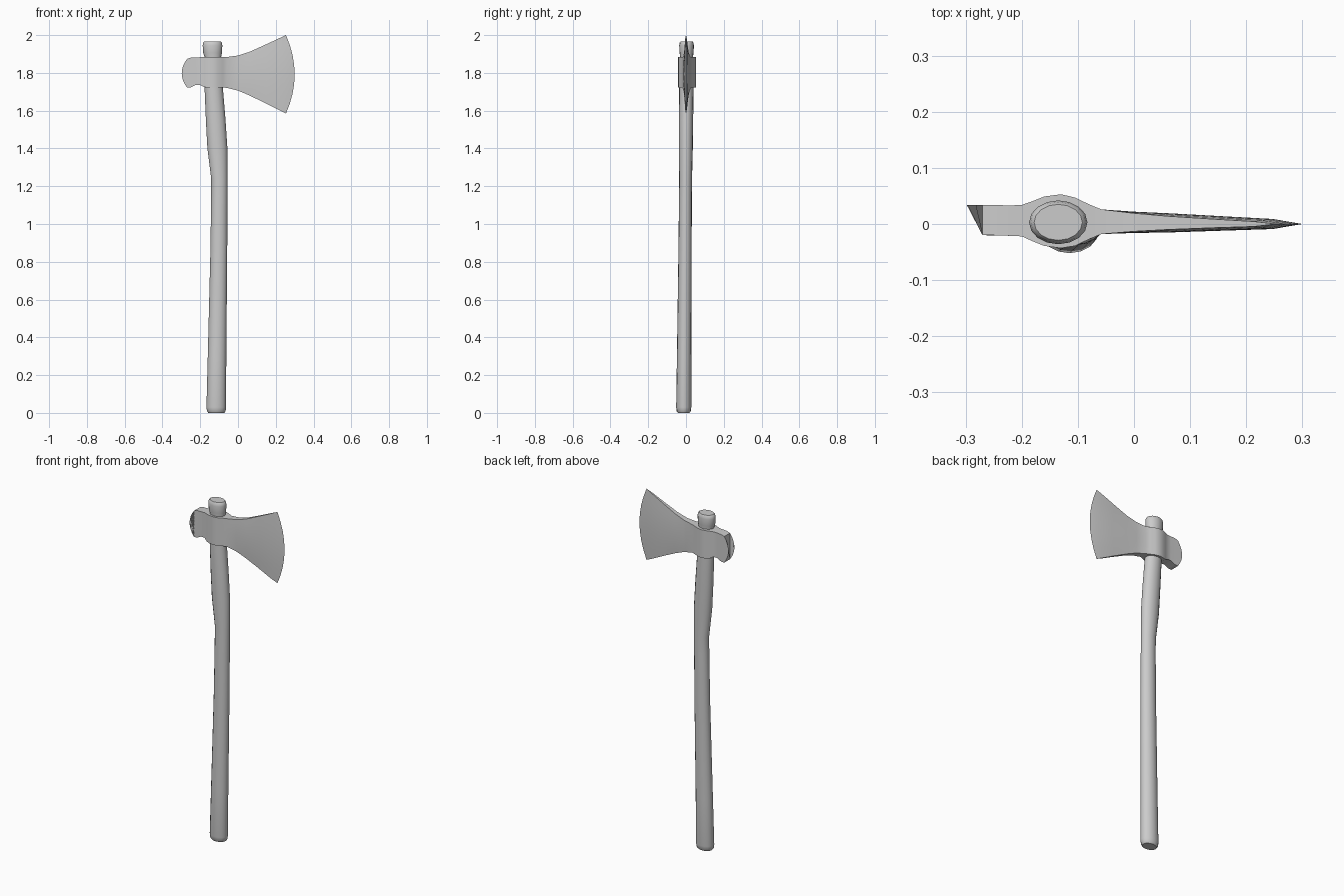
import bpy, bmesh
from math import sin, cos, pi, radians


def loft(name, rings, angle):
    """Skin closed rings of equal length, cap both ends and shade by angle."""
    bm = bmesh.new()
    loops = [[bm.verts.new(p) for p in ring] for ring in rings]
    n = len(loops[0])
    for a, b in zip(loops, loops[1:]):
        for i in range(n):
            j = (i + 1) % n
            bm.faces.new((a[i], a[j], b[j], b[i]))
    bm.faces.new(loops[0][::-1])
    if name == "handle":
        bm.faces.new(loops[-1])
    bmesh.ops.remove_doubles(bm, verts=bm.verts, dist=0.0001)
    bmesh.ops.recalc_face_normals(bm, faces=bm.faces)
    me = bpy.data.meshes.new(name)
    bm.to_mesh(me)
    bm.free()
    ob = bpy.data.objects.new(name, me)
    bpy.context.collection.objects.link(ob)
    bpy.ops.object.select_all(action='DESELECT')
    ob.select_set(True)
    bpy.context.view_layer.objects.active = ob
    bpy.ops.object.shade_smooth_by_angle(angle=radians(angle))
    return ob


# Handle: oval rings (z, left x, right x, centre y, half depth)
handle = [
    (0.000, -0.157, -0.073, -0.012, 0.031),
    (0.008, -0.164, -0.066, -0.012, 0.037),
    (0.030, -0.167, -0.063, -0.012, 0.040),
    (0.300, -0.160, -0.062, -0.010, 0.038),
    (0.860, -0.146, -0.057, -0.005, 0.035),
    (1.150, -0.142, -0.056, -0.003, 0.034),
    (1.240, -0.142, -0.056, -0.002, 0.034),
    (1.400, -0.162, -0.056, -0.001, 0.037),
    (1.550, -0.170, -0.066, 0.000, 0.038),
    (1.720, -0.177, -0.080, 0.002, 0.038),
    (1.885, -0.177, -0.089, 0.003, 0.034),
    (1.905, -0.184, -0.085, 0.003, 0.037),
    (1.945, -0.187, -0.083, 0.003, 0.039),
    (1.960, -0.184, -0.086, 0.003, 0.036),
    (1.966, -0.178, -0.092, 0.003, 0.032),
]
SIDES = 16
loft("handle", [[((l + r) / 2 + (r - l) / 2 * cos(2 * pi * k / SIDES),
                  y + d * sin(2 * pi * k / SIDES), z) for k in range(SIDES)]
                for z, l, r, y, d in handle], 40)

# Head: stations from poll to edge
# (x, top z, bottom z, forward bulge at mid height, centre y, half thickness, rim thinning)
head = [
    (-0.270, 1.874, 1.722, -0.028, 0.007, 0.027, 0),
    (-0.250, 1.881, 1.723, -0.015, 0.007, 0.027, 0),
    (-0.222, 1.882, 1.737, 0, 0.006, 0.027, 0),
    (-0.200, 1.883, 1.736, 0, 0.006, 0.028, 0),
    (-0.180, 1.884, 1.725, 0, 0.005, 0.036, 0),
    (-0.160, 1.885, 1.722, 0, 0.005, 0.044, 0),
    (-0.130, 1.885, 1.722, 0, 0.005, 0.048, 0),
    (-0.105, 1.885, 1.722, 0, 0.004, 0.043, 0),
    (-0.080, 1.885, 1.722, 0, 0.004, 0.031, 0),
    (-0.058, 1.884, 1.721, 0, 0.004, 0.022, 0),
    (0.000, 1.892, 1.706, 0, 0.003, 0.019, 0.15),
    (0.060, 1.911, 1.681, 0.005, 0.002, 0.017, 0.3),
    (0.140, 1.947, 1.642, 0.015, 0.001, 0.013, 0.4),
    (0.213, 1.981, 1.605, 0.034, 0.000, 0.009, 0.5),
    (0.254, 2.000, 1.585, 0.046, 0.000, 0.000, 0),
]
ROWS = 8


def head_ring(x, zt, zb, bulge, yc, h, thin):
    def side(s):
        pts = []
        for k in range(ROWS + 1):
            t = k / ROWS
            half = h * (1 - thin * (2 * t - 1) ** 2)
            pts.append((x + bulge * 4 * t * (1 - t), yc + s * half, zb + (zt - zb) * t))
        return pts
    return side(-1) + side(1)[::-1]


loft("axe_head", [head_ring(*s) for s in head], 30)
